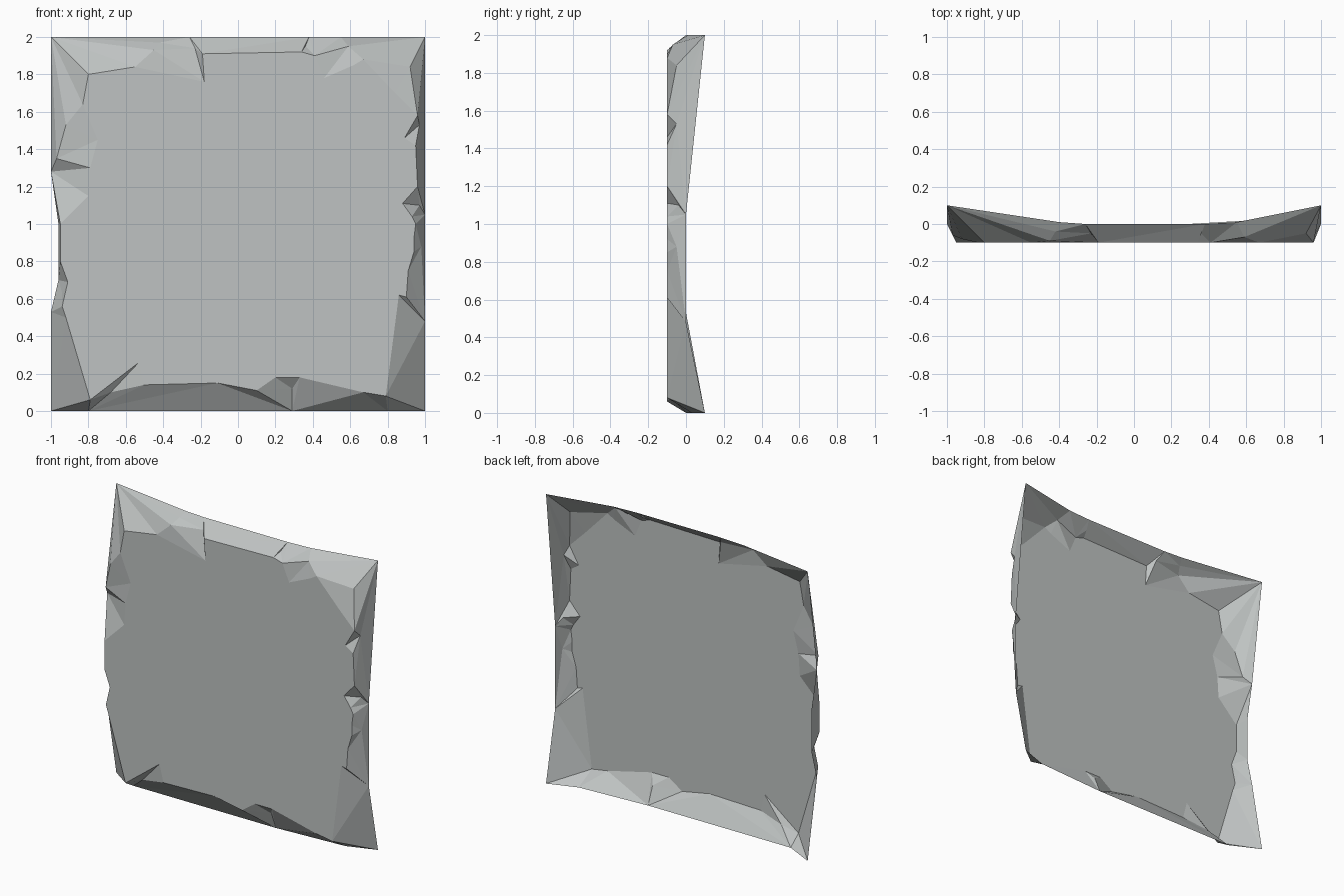
import bpy
import bmesh
from mathutils import Vector
from mathutils.geometry import delaunay_2d_cdt

default_cube = bpy.data.objects.get("Cube")
if default_cube:
    bpy.data.objects.remove(default_cube, do_unlink=True)

PANEL_DEPTH = -10  # all profiles are in hundredths of a unit

# Outer rim: x, height, depth; the corners curl backwards
rim_profile = [
    (-100, 200, 10), (-40, 200, 1), (-26, 200, 0), (38, 200, 0), (55, 200, 1),
    (100, 200, 10), (100, 105, 0), (100, 48, 0), (100, 0, 10), (80, 0, 3),
    (29, 0, 0), (-80, 0, 0), (-100, 0, 10), (-100, 53, 0), (-96, 70, 0),
    (-96, 100, 0), (-100, 128, 0),
]

# Chipped outline of the flat front panel, one list per side: x, height
top_outline = [
    (-80, 180), (-55, 184), (-18, 176), (-19, 191), (34, 192), (29, 177),
    (41, 190), (28, 153), (46, 178), (62, 185), (67, 188),
]
right_outline = [
    (84, 170), (96, 158), (89, 146), (95, 142), (96, 120), (88, 111),
    (93, 104), (70, 102), (95, 100), (94, 92), (84, 88), (94, 85),
    (91, 75), (90, 61), (86, 62),
]
bottom_outline = [
    (79, 8), (67, 10), (55, 28), (33, 18), (20, 18), (10, 11),
    (-11, 15), (-50, 14), (-53, 26), (-79, 6),
]
left_outline = [
    (-92, 50), (-78, 44), (-94, 56), (-91, 69), (-95, 80), (-95, 100),
    (-75, 105), (-80, 115), (-69, 119), (-79, 130), (-75, 145),
    (-70, 162), (-83, 164),
]
panel_outline = top_outline + right_outline + bottom_outline + left_outline

# Crease points of the chips, between panel and rim: x, height, depth
chip_creases = [
    (-42, 197, -4), (-45, 193, -9), (-23, 194, -5), (36, 195, -5),
    (59, 195, -7), (92, 184, -5), (97, 153, -5), (97, 110, -4),
    (98, 88, -5), (-97, 135, -6), (-92, 153, -8), (-94, 63, -6),
    (29, 12, -5), (-68, 10, -7),
]


def closed_loop(start, count):
    """Edges of a ring of consecutive points."""
    return [(start + i, start + (i + 1) % count) for i in range(count)]


def build_sheet(name, rim, outline, creases, material):
    """Triangulate rim, creases and panel outline into one open faceted shell."""
    points = list(rim)
    points += [(x, z, PANEL_DEPTH) for x, z in outline]
    points += creases
    flat = [Vector((x, z)) / 100 for x, z, depth in points]
    edges = closed_loop(0, len(rim)) + closed_loop(len(rim), len(outline))
    result = delaunay_2d_cdt(flat, edges, [list(range(len(rim)))], 1, 0.0001)
    verts, _, faces, originals = result[:4]

    bm = bmesh.new()
    for position, sources in zip(verts, originals):
        depth = points[sources[0]][2] if sources else PANEL_DEPTH
        bm.verts.new((position.x, depth / 100, position.y))
    bm.verts.ensure_lookup_table()
    for face in faces:
        bm.faces.new([bm.verts[i] for i in face])

    # Front of the sheet faces -y
    bm.normal_update()
    for face in bm.faces:
        if face.normal.y > 0:
            face.normal_flip()

    mesh = bpy.data.meshes.new(name)
    bm.to_mesh(mesh)
    bm.free()
    mesh.materials.append(material)
    sheet = bpy.data.objects.new(name, mesh)
    bpy.context.collection.objects.link(sheet)
    return sheet


def flat_material(name, colour):
    material = bpy.data.materials.new(name)
    material.use_nodes = True
    material.diffuse_color = colour
    shader = material.node_tree.nodes["Principled BSDF"]
    shader.inputs["Base Color"].default_value = colour
    return material


stone_grey = flat_material("stone grey", (0.52, 0.545, 0.54, 1))
build_sheet("chipped_stone_tile", rim_profile, panel_outline, chip_creases, stone_grey)
